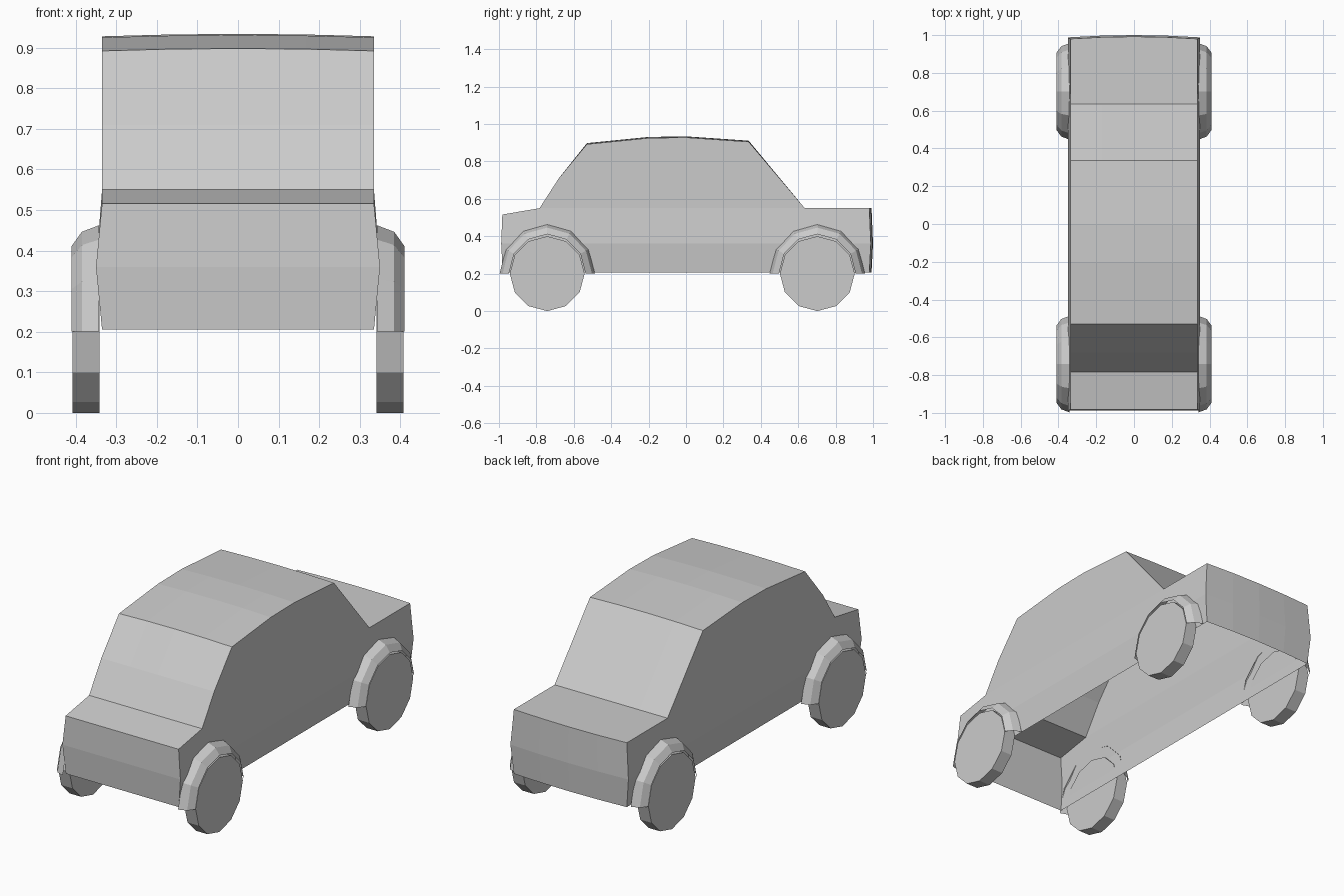
import bpy, bmesh
from math import cos, sin, pi

cube = bpy.data.objects.get("Cube")
if cube:
    bpy.data.objects.remove(cube)

# Single grey finish
grey = bpy.data.materials.new("plain_grey")
grey.use_nodes = True
tone = (0.6, 0.6, 0.6, 1)
grey.diffuse_color = tone
grey.node_tree.nodes["Principled BSDF"].inputs["Base Color"].default_value = tone


def finish(name, bm):
    bmesh.ops.recalc_face_normals(bm, faces=bm.faces)
    mesh = bpy.data.meshes.new(name)
    bm.to_mesh(mesh)
    bm.free()
    mesh.materials.append(grey)
    obj = bpy.data.objects.new(name, mesh)
    bpy.context.collection.objects.link(obj)
    return obj


# Body shell: side outline swept across the width, open underneath
WAIST, EDGE = 0.35, 0.335
outline = [(-.98, .205), (-.988, .36), (-.982, .516), (-.783, .55),
           (-.68, .71), (-.53, .892), (-.2, .925), (0, .928), (.335, .905),
           (.635, .55), (.98, .55), (.988, .36), (.98, .205)]
bm = bmesh.new()
columns = []
for t in (-1, -.5, 0, .5, 1):
    column = []
    for y, z in outline:
        width = WAIST if z == .36 else EDGE
        crown = 1 - t * t
        roof = .006 * crown if z > .8 else 0
        tail = .012 * crown if y > .9 else 0
        column.append(bm.verts.new((t * width, y + tail, z + roof)))
    columns.append(column)
for a, b in zip(columns, columns[1:]):
    for i in range(len(outline) - 1):
        bm.faces.new((a[i], a[i + 1], b[i + 1], b[i]))

# Each side: sill, shoulder and cabin panels
for side in (columns[0], columns[-1]):
    bm.faces.new((side[0], side[1], side[-2], side[-1]))
    bm.faces.new(side[1:4] + side[9:12])
    bm.faces.new(side[3:10])
finish("body_shell", bm)


# Wheel: twelve-sided disc
def wheel(name, side, y):
    bm = bmesh.new()
    rings = [[bm.verts.new((side * x, y + .2 * cos(k * pi / 6), .2 + .2 * sin(k * pi / 6)))
              for k in range(12)] for x in (.341, .408)]
    for ring in rings:
        bm.faces.new(ring)
    for k in range(12):
        n = (k + 1) % 12
        bm.faces.new((rings[0][k], rings[0][n], rings[1][n], rings[1][k]))
    finish(name, bm)


# Wheel arch: bevelled half ring over the wheel
def wheel_arch(name, side, y):
    bm = bmesh.new()
    section = [(.342, .255), (.385, .239), (.41, .205)]
    rings = [[bm.verts.new((side * x, y + r * cos(k * pi / 6), .2 + 1.03 * r * sin(k * pi / 6)))
              for k in range(7)] for x, r in section]
    for a, b in zip(rings, rings[1:]):
        for k in range(6):
            bm.faces.new((a[k], a[k + 1], b[k + 1], b[k]))
    finish(name, bm)


for end, y in (("front", -.742), ("rear", .702)):
    for hand, side in (("left", 1), ("right", -1)):
        wheel(f"{end}_{hand}_wheel", side, y)
        wheel_arch(f"{end}_{hand}_wheel_arch", side, y)
